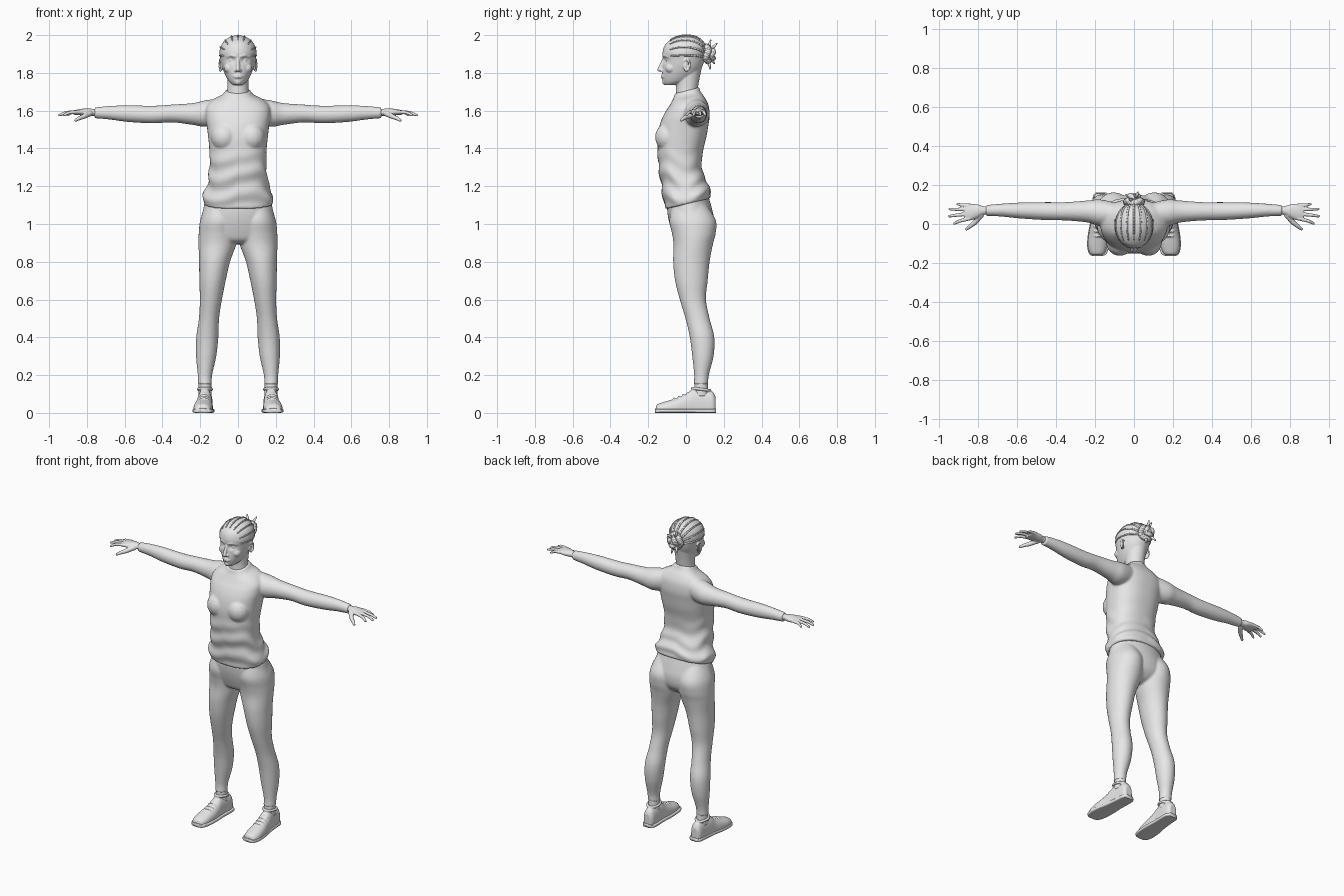
import bpy, bmesh, math
from math import sin, cos, pi, radians
from mathutils import Vector, Matrix
from mathutils.bvhtree import BVHTree

if "Cube" in bpy.data.objects:
    bpy.data.objects.remove(bpy.data.objects["Cube"], do_unlink=True)

grey = bpy.data.materials.new("plain grey")
grey.use_nodes = True
grey.diffuse_color = (0.8, 0.8, 0.8, 1)
for node in grey.node_tree.nodes:
    if node.type == 'BSDF_PRINCIPLED':
        node.inputs["Base Color"].default_value = (0.8, 0.8, 0.8, 1)

AXES = {
    'x': lambda t, u, v: (t, u, v),
    'y': lambda t, u, v: (u, t, v),
    'z': lambda t, u, v: (u, v, t),
}


def clamp(value):
    return max(0.0, min(1.0, value))


def spline(stations, steps=6):
    """Smoothly interpolate a list of equal-length tuples."""
    last = len(stations) - 1
    for i in range(last):
        a, b, c, d = (stations[max(0, min(last, i + k))] for k in (-1, 0, 1, 2))
        for s in range(steps):
            f = s / steps
            yield [q + f * ((r - p) / 2 + f * (p - 2.5 * q + 2 * r - w / 2
                   + f * (1.5 * (q - r) + (w - p) / 2)))
                   for p, q, r, w in zip(a, b, c, d)]
    yield stations[last]


def loft(bm, axis, stations, power=2.0, sides=40):
    """Skin rounded sections (t, u0, u1, v0, v1) or symmetric (t, w, v0, v1)."""
    if len(stations[0]) == 4:
        stations = [(t, -w, w, v0, v1) for t, w, v0, v1 in stations]
    rings = []
    for t, u0, u1, v0, v1 in spline(stations):
        ring = []
        for k in range(sides):
            a = 2 * pi * k / sides
            c, s = (math.copysign(abs(n) ** (2 / power), n) for n in (cos(a), sin(a)))
            u = (u0 + u1) / 2 + c * (u1 - u0) / 2
            v = (v0 + v1) / 2 + s * (v1 - v0) / 2
            ring.append(bm.verts.new(AXES[axis](t, u, v)))
        rings.append(ring)
    for low, high in zip(rings, rings[1:]):
        for k in range(sides):
            n = (k + 1) % sides
            bm.faces.new((low[k], low[n], high[n], high[k]))
    bm.faces.new(rings[0])
    bm.faces.new(rings[-1])
    return [v for ring in rings for v in ring]


def ball(bm, centre, size):
    scale = Matrix.Diagonal((*size, 1)) if isinstance(size, tuple) else Matrix.Scale(size, 4)
    bmesh.ops.create_uvsphere(bm, u_segments=16, v_segments=10, radius=1,
                              matrix=Matrix.Translation(centre) @ scale)


def chain(bm, points, start, end=None):
    """Rounded tapering tube through the points."""
    end = start if end is None else end
    points = [Vector(p) for p in points]
    count = len(points) - 1
    radius = [start + (end - start) * i / count for i in range(count + 1)]
    for p, r in zip(points, radius):
        ball(bm, p, r)
    for i in range(count):
        a, b = points[i], points[i + 1]
        turn = (b - a).to_track_quat('Z', 'Y').to_matrix().to_4x4()
        bmesh.ops.create_cone(bm, segments=12, radius1=radius[i], radius2=radius[i + 1],
                              depth=(b - a).length, cap_ends=True,
                              matrix=Matrix.Translation((a + b) / 2) @ turn)


def both(bm):
    """Mirror everything built so far to the other side."""
    copy = bmesh.ops.duplicate(bm, geom=bm.verts[:] + bm.edges[:] + bm.faces[:])["geom"]
    for v in copy:
        if isinstance(v, bmesh.types.BMVert):
            v.co.x = -v.co.x


def finish(bm, name, voxel=None, smooth=4):
    bmesh.ops.recalc_face_normals(bm, faces=bm.faces[:])
    mesh = bpy.data.meshes.new(name)
    bm.to_mesh(mesh)
    bm.free()
    mesh.materials.append(grey)
    for face in mesh.polygons:
        face.use_smooth = True
    obj = bpy.data.objects.new(name, mesh)
    bpy.context.scene.collection.objects.link(obj)
    if voxel:
        fuse = obj.modifiers.new("fuse", 'REMESH')
        fuse.mode, fuse.voxel_size, fuse.use_smooth_shade = 'VOXEL', voxel, True
        soft = obj.modifiers.new("soften", 'SMOOTH')
        soft.factor, soft.iterations = 0.5, smooth


# Shirt: sleeves, bust, then the torso with tilted hem, collar and waist folds
bm = bmesh.new()
loft(bm, 'x', [(.06, .0, .1, 1.54, 1.67), (.17, -.01, .125, 1.515, 1.655),
               (.24, .008, .12, 1.525, 1.64), (.35, .018, .112, 1.538, 1.632),
               (.45, .02, .112, 1.533, 1.626), (.58, .028, .11, 1.54, 1.628),
               (.68, .038, .104, 1.553, 1.625), (.76, .042, .097, 1.56, 1.617)])
ball(bm, (.073, -.095, 1.46), (.07, .069, .075))
both(bm)
torso = loft(bm, 'z', [
    (1.105, .182, -.11, .132), (1.15, .186, -.12, .13), (1.2, .165, -.128, .115),
    (1.26, .155, -.138, .092), (1.33, .15, -.148, .083), (1.4, .152, -.15, .093),
    (1.46, .158, -.15, .108), (1.52, .165, -.14, .118), (1.57, .172, -.122, .125),
    (1.62, .168, -.095, .12), (1.655, .135, -.078, .1), (1.68, .085, -.066, .08),
    (1.705, .062, -.058, .067)], power=2.4, sides=64)
for v in torso:
    x, y, z = v.co
    fold = clamp((1.42 - z) / .15) * clamp((z - 1.1) / .04)
    wave = .005 * fold * sin(60 * z + 14 * abs(x) + 2 * sin(25 * y + 9 * x))
    v.co.x += wave * x / .16
    v.co.y += wave * y / .13
    v.co.z += .25 * y * max(clamp((1.3 - z) / .2), clamp((z - 1.6) / .1))
collar = [(.061 * cos(a), .005 + .062 * sin(a), 1.702 + .016 * sin(a))
          for a in (2 * pi * k / 24 for k in range(25))]
chain(bm, collar, .006)
finish(bm, "shirt", .007)

# Leggings: legs mirrored, fused with the pelvis
bm = bmesh.new()
loft(bm, 'z', [(1.1, .03, .17, -.07, .11), (1.02, .006, .2, -.088, .158),
               (.95, .004, .208, -.074, .157), (.89, .01, .209, -.066, .142),
               (.8, .042, .206, -.068, .125), (.7, .065, .205, -.058, .115),
               (.6, .085, .202, -.033, .106), (.5, .1, .207, -.003, .125),
               (.4, .104, .221, .02, .15), (.3, .115, .222, .033, .146),
               (.2, .137, .213, .043, .121), (.15, .138, .212, .04, .118)])
both(bm)
loft(bm, 'z', [(1.15, .172, -.1, .118), (1.08, .184, -.1, .138), (1.02, .199, -.092, .15),
               (.96, .204, -.075, .143), (.915, .17, -.055, .11), (.895, .1, -.02, .07)])
finish(bm, "leggings", .007)

# Socks
bm = bmesh.new()
loft(bm, 'z', [(.2, .143, .207, .048, .114), (.14, .141, .208, .044, .116),
               (.09, .14, .208, .04, .12)])
both(bm)
finish(bm, "socks")

# Shoes: flattened underside, ankle rim and laces
bm = bmesh.new()
shoe = [(-.16, .17, .21, -.01, .032), (-.15, .15, .226, -.015, .046),
        (-.11, .137, .236, -.02, .06), (-.05, .133, .232, -.03, .078),
        (0, .134, .222, -.04, .1), (.04, .136, .216, -.04, .125),
        (.1, .134, .21, -.04, .122), (.14, .137, .206, -.03, .112),
        (.157, .15, .194, -.01, .085)]
for v in loft(bm, 'y', shoe, power=2.3):
    v.co.z = max(v.co.z, .004)
chain(bm, [(.175 + .035 * cos(a), .08 + .046 * sin(a), .125 - .006 * sin(a))
           for a in (2 * pi * k / 16 for k in range(17))], .008)
for k in range(4):
    y, z = -.06 + .024 * k, .076 + .009 * k
    chain(bm, [(.158, y, z - .004), (.181, y - .004, z + .003), (.203, y, z - .004)], .004)
both(bm)
finish(bm, "shoes", .004, 2)

# Soles: wider flat rims
bm = bmesh.new()
rim = [(y * 1.02, x0 - .009, x1 + .004, 0, .022) for y, x0, x1, z0, z1 in shoe]
loft(bm, 'y', rim, power=5)
both(bm)
finish(bm, "shoe_soles")

# Hands: palm, four spread fingers, thumb
bm = bmesh.new()
loft(bm, 'x', [(.72, .05, .09, 1.57, 1.608), (.77, .047, .091, 1.572, 1.61),
               (.8, .032, .1, 1.572, 1.612), (.84, .018, .103, 1.576, 1.608),
               (.868, .022, .099, 1.578, 1.602)])
fingers = [(.862, .027, .926, .003), (.868, .05, .952, .04),
           (.866, .073, .95, .077), (.855, .092, .91, .102)]
for x0, y0, x1, y1 in fingers:
    middle = ((x0 + x1) / 2, (y0 + y1) / 2, 1.59)
    chain(bm, [(x0 - .02, y0 + .002, 1.594), middle, (x1 - .006, y1, 1.577)], .0105, .007)
chain(bm, [(.785, .045, 1.585), (.815, .008, 1.57), (.84, -.012, 1.56),
           (.858, -.026, 1.55)], .016, .008)
both(bm)
finish(bm, "hands", .0035, 3)

# Head: ears and eyes mirrored, skull with eye sockets, nose, lips, neck
bm = bmesh.new()
ball(bm, (.036, -.094, 1.866), .014)
ball(bm, (.012, -.127, 1.813), .0085)
ball(bm, (.045, -.08, 1.825), (.03, .03, .028))
chain(bm, [(.014, -.118, 1.888), (.034, -.114, 1.893), (.058, -.095, 1.886)], .008, .006)
ball(bm, (.088, -.003, 1.838), (.008, .014, .026))
chain(bm, [(.094 + .004 * sin(a), .002 + .018 * sin(a), 1.842 + .03 * cos(a))
           for a in (radians(20 * k - 50) for k in range(13))], .0055)
both(bm)
skull = loft(bm, 'z', [
    (1.736, .026, -.112, -.05), (1.755, .048, -.122, .015), (1.79, .068, -.126, .06),
    (1.83, .083, -.124, .085), (1.87, .092, -.122, .098), (1.91, .098, -.124, .104),
    (1.95, .087, -.11, .098), (1.98, .06, -.075, .072), (1.993, .035, -.045, .045),
    (1.999, .01, -.015, .015)], sides=64)
for v in skull:
    if v.co.y < 0:
        away = ((abs(v.co.x) - .036) / .02) ** 2 + ((v.co.z - 1.866) / .014) ** 2
        v.co.y += .013 * math.exp(-away)
scalp = BVHTree.FromBMesh(bm)
chain(bm, [(0, -.118, 1.872), (0, -.129, 1.845), (0, -.14, 1.818)], .008, .0115)
for z, r in ((1.787, .0055), (1.777, .0065)):
    chain(bm, [(-.022, -.117, 1.782), (-.008, -.126, z), (.008, -.126, z),
               (.022, -.117, 1.782)], r)
ball(bm, (0, -.107, 1.753), .019)
loft(bm, 'z', [(1.65, .075, -.055, .085), (1.7, .058, -.053, .064),
               (1.75, .056, -.052, .068), (1.82, .06, -.05, .082)])
finish(bm, "head", .004, 2)

# Hair: braided rows hugging the scalp from hairline to bun
bm = bmesh.new()
for k in range(-4, 5):
    side, path = radians(21 * k), []
    for step in range(14):
        t = radians(52 + 8 * step)
        guess = Vector((.097 * sin(t) * sin(side), -.01 - .113 * cos(t),
                        1.88 + .12 * sin(t) * cos(side)))
        path.append(scalp.find_nearest(guess)[0])
    chain(bm, path, .0035, .006)
finish(bm, "hair_rows")

# Bun: coiled knot with loose ends
bm = bmesh.new()
knot = Vector((0, .112, 1.9))
ball(bm, knot, (.038, .04, .04))
for radius, depth, thick in ((.038, .0, .018), (.022, .027, .014)):
    chain(bm, [knot + Vector((radius * cos(a), depth + .006 * sin(3 * a), radius * sin(a)))
               for a in (2 * pi * k / 18 for k in range(19))], thick)
for tip in ((.02, .162, 1.955), (-.025, .13, 1.972), (.015, .128, 1.822), (-.04, .15, 1.85)):
    chain(bm, [knot, (knot + Vector(tip)) / 2, tip], .018, .004)
finish(bm, "hair_bun")
